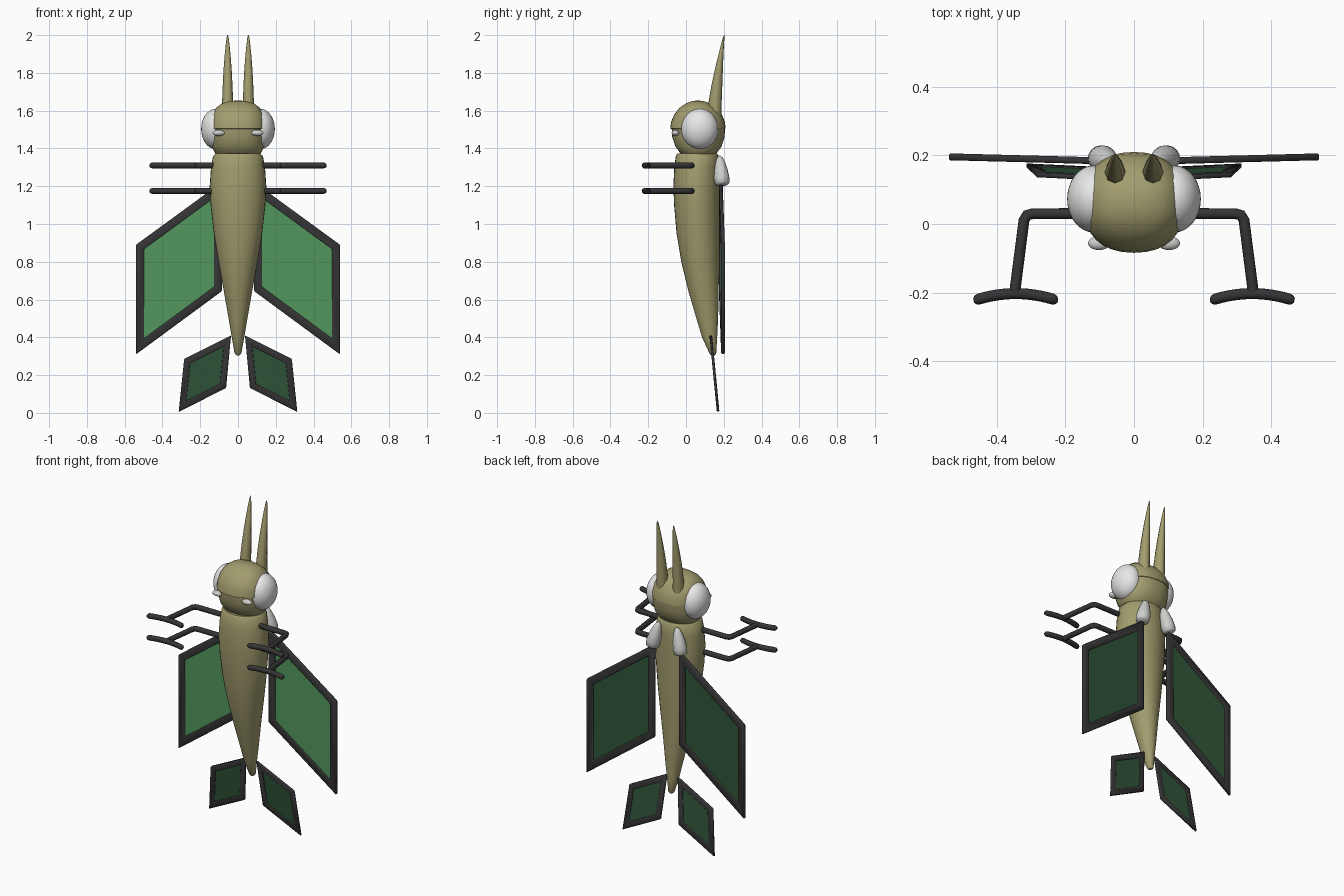
import bpy, bmesh, math
from mathutils import Matrix, Vector

cube = bpy.data.objects.get("Cube")
if cube:
    bpy.data.objects.remove(cube, do_unlink=True)


def material(name, r, g, b):
    m = bpy.data.materials.new(name)
    m.use_nodes = True
    m.diffuse_color = (r, g, b, 1)
    bsdf = m.node_tree.nodes["Principled BSDF"]
    bsdf.inputs["Base Color"].default_value = (r, g, b, 1)
    bsdf.inputs["Roughness"].default_value = 0.6
    return m


olive = material("olive", 0.36, 0.335, 0.155)
white = material("white", 0.8, 0.8, 0.8)
grey = material("pale grey", 0.62, 0.62, 0.61)
black = material("charcoal", 0.035, 0.035, 0.037)
light_green = material("light green", 0.085, 0.31, 0.11)
dark_green = material("dark green", 0.028, 0.09, 0.04)


def finish(obj, mirror, angle=40):
    """Smooth the object and mirror it to the other side if wanted."""
    bpy.ops.object.select_all(action='DESELECT')
    obj.select_set(True)
    bpy.context.view_layer.objects.active = obj
    bpy.ops.object.shade_smooth_by_angle(angle=math.radians(angle))
    if mirror:
        obj.modifiers.new("Mirror", 'MIRROR')
    return obj


def add(name, bm, mats, mirror=False, angle=40):
    bmesh.ops.recalc_face_normals(bm, faces=bm.faces)
    mesh = bpy.data.meshes.new(name)
    bm.to_mesh(mesh)
    bm.free()
    for m in mats:
        mesh.materials.append(m)
    obj = bpy.data.objects.new(name, mesh)
    bpy.context.collection.objects.link(obj)
    return finish(obj, mirror, angle)


def loft(name, rows, mat, segs=32, power=2.0, cx=0, mirror=False, angle=40):
    """Stack of rounded rings: height, half width, front y, back y."""
    bm = bmesh.new()
    rings = []
    for z, hx, front, back in rows:
        ring = []
        for i in range(segs):
            a = math.tau * i / segs
            c, s = math.cos(a), math.sin(a)
            x = math.copysign(abs(c) ** (2 / power), c) * hx
            y = math.copysign(abs(s) ** (2 / power), s) * (back - front) / 2
            ring.append(bm.verts.new((cx + x, (front + back) / 2 + y, z)))
        rings.append(ring)
    for low, high in zip(rings, rings[1:]):
        for i in range(segs):
            j = (i + 1) % segs
            bm.faces.new((low[i], low[j], high[j], high[i]))
    bm.faces.new(rings[0])
    bm.faces.new(rings[-1])
    return add(name, bm, [mat], mirror, angle)


def ellipsoid(name, centre, radii, mat):
    bm = bmesh.new()
    bmesh.ops.create_uvsphere(bm, u_segments=32, v_segments=20, radius=1,
                              matrix=Matrix.Translation(centre) @ Matrix.Diagonal((*radii, 1)))
    return add(name, bm, [mat], True)


def tube(name, paths, radius, mat):
    """Round rods along point paths, mirrored."""
    curve = bpy.data.curves.new(name, 'CURVE')
    curve.dimensions = '3D'
    curve.bevel_depth = radius
    curve.bevel_resolution = 3
    curve.use_fill_caps = True
    for path in paths:
        spline = curve.splines.new('POLY')
        spline.points.add(len(path) - 1)
        for p, (co, scale) in zip(spline.points, path):
            p.co = (*co, 1)
            p.radius = scale
    curve.materials.append(mat)
    obj = bpy.data.objects.new(name, curve)
    bpy.context.collection.objects.link(obj)
    bpy.ops.object.select_all(action='DESELECT')
    obj.select_set(True)
    bpy.context.view_layer.objects.active = obj
    bpy.ops.object.convert(target='MESH')
    return finish(bpy.context.object, True, 50)


def framed_panel(name, corners, width, depth, front_mat, back_mat):
    """Mitred dark frame around a thin pane, mirrored."""
    bm = bmesh.new()
    face = bm.faces.new([bm.verts.new(c) for c in corners])
    bm.normal_update()
    normal = face.normal.copy()
    bmesh.ops.inset_individual(bm, faces=[face], thickness=width, use_even_offset=True)
    inner = [v.co.copy() for v in face.verts]
    bmesh.ops.delete(bm, geom=[face], context='FACES_ONLY')
    frame = add(name + "_frame", bm, [black], True, 30)
    solid = frame.modifiers.new("Thickness", 'SOLIDIFY')
    solid.thickness = depth
    solid.offset = 0
    bevel = frame.modifiers.new("Bevel", 'BEVEL')
    bevel.width = depth * 0.2
    bevel.segments = 1

    bm = bmesh.new()
    a = [bm.verts.new(p + normal * 0.003) for p in inner]
    b = [bm.verts.new(p - normal * 0.003) for p in inner]
    bm.faces.new(a)
    bm.faces.new(b[::-1])
    for i in range(4):
        j = (i + 1) % 4
        bm.faces.new((a[i], b[i], b[j], a[j]))
    bmesh.ops.recalc_face_normals(bm, faces=bm.faces)
    for f in bm.faces:
        f.material_index = 0 if f.normal.y < 0 else 1
    add(name + "_pane", bm, [front_mat, back_mat], True, 30)


# Tapering body
loft("body", [(0.305, 0.008, 0.133, 0.153), (0.315, 0.018, 0.124, 0.16),
              (0.4, 0.033, 0.085, 0.165), (0.5, 0.05, 0.055, 0.17),
              (0.65, 0.076, 0.011, 0.173), (0.8, 0.104, -0.025, 0.175),
              (0.95, 0.128, -0.05, 0.177), (1.1, 0.145, -0.063, 0.178),
              (1.2, 0.15, -0.067, 0.178), (1.3, 0.143, -0.062, 0.178),
              (1.36, 0.132, -0.054, 0.174), (1.372, 0.12, -0.045, 0.165)], olive)

# Head: jaw below, slightly overhanging dome above
loft("head_jaw", [(1.357, 0.095, -0.005, 0.135), (1.372, 0.12, -0.028, 0.16),
                  (1.41, 0.138, -0.056, 0.188), (1.46, 0.145, -0.073, 0.204),
                  (1.51, 0.146, -0.076, 0.207)], olive, power=2.3)
loft("head_dome", [(1.503, 0.14, -0.07, 0.2), (1.505, 0.15, -0.084, 0.21),
                   (1.54, 0.148, -0.079, 0.206), (1.58, 0.137, -0.062, 0.19),
                   (1.615, 0.116, -0.034, 0.162), (1.638, 0.086, -0.002, 0.128),
                   (1.65, 0.045, 0.03, 0.096), (1.653, 0.015, 0.052, 0.074)],
     olive, power=2.3)

# Eyes and small mouth nubs
ellipsoid("eyes", (0.117, 0.073, 1.503), (0.078, 0.098, 0.107), white)
ellipsoid("mouth_nubs", (0.102, -0.056, 1.482), (0.032, 0.02, 0.016), grey)

# Antennae
loft("antennae", [(1.57, 0.032, 0.113, 0.187), (1.65, 0.029, 0.12, 0.189),
                  (1.73, 0.026, 0.134, 0.192), (1.81, 0.022, 0.151, 0.195),
                  (1.89, 0.016, 0.17, 0.198), (1.95, 0.01, 0.185, 0.201),
                  (1.99, 0.005, 0.196, 0.204), (2.0, 0.001, 0.202, 0.204)],
     olive, segs=8, cx=0.055, mirror=True, angle=60)

# Two pairs of arms, each ending in a curved crossbar
arms = []
for z in (1.31, 1.175):
    bend = [(0.1, 0.03), (0.295, 0.03), (0.312, 0.026), (0.321, 0.01), (0.348, -0.2)]
    arms.append([(Vector((x, y, z)), 1) for x, y in bend])
    bar = []
    for i in range(-6, 7):
        t = i / 6
        p = Vector((0.345 + 0.108 * t, -0.203 - 0.016 * t * t, z))
        bar.append((p, 1))
    for step, (end, first) in enumerate(((bar[0][0], True), (bar[-1][0], False))):
        side = -1 if first else 1
        cap = [(end + Vector((side * 0.009, -0.003, 0)), 0.82),
               (end + Vector((side * 0.015, -0.004, 0)), 0.4)]
        bar = cap[::-1] + bar if first else bar + cap
    arms.append(bar)
tube("arms", arms, 0.016, black)

# Wings and tail fins
framed_panel("wings", [(0.085, 0.184, 1.222), (0.085, 0.184, 0.645),
                       (0.54, 0.196, 0.31), (0.54, 0.196, 0.89)],
             0.043, 0.02, light_green, dark_green)
framed_panel("tail_fins", [(0.037, 0.131, 0.41), (0.063, 0.158, 0.132),
                           (0.314, 0.17, 0.006), (0.285, 0.143, 0.285)],
             0.034, 0.014, dark_green, dark_green)

# Wing root covers: tilted teardrops, narrow at the top
bm = bmesh.new()
low, high = Vector((0.1, 0.192, 1.205)), Vector((0.062, 0.178, 1.36))
turn = (high - low).to_track_quat('Z', 'Y').to_matrix().to_4x4()
rings = []
for t, r in ((0, 0.025), (0.06, 0.038), (0.25, 0.041), (0.5, 0.036),
             (0.75, 0.027), (0.93, 0.016), (1, 0.006)):
    place = Matrix.Translation(low.lerp(high, t)) @ turn
    rings.append([bm.verts.new(place @ Vector((r * math.cos(math.tau * i / 16),
                                               r * math.sin(math.tau * i / 16), 0)))
                  for i in range(16)])
for a, b in zip(rings, rings[1:]):
    for i in range(16):
        j = (i + 1) % 16
        bm.faces.new((a[i], a[j], b[j], b[i]))
bm.faces.new(rings[0])
bm.faces.new(rings[-1])
add("wing_root_covers", bm, [grey], True, 50)
